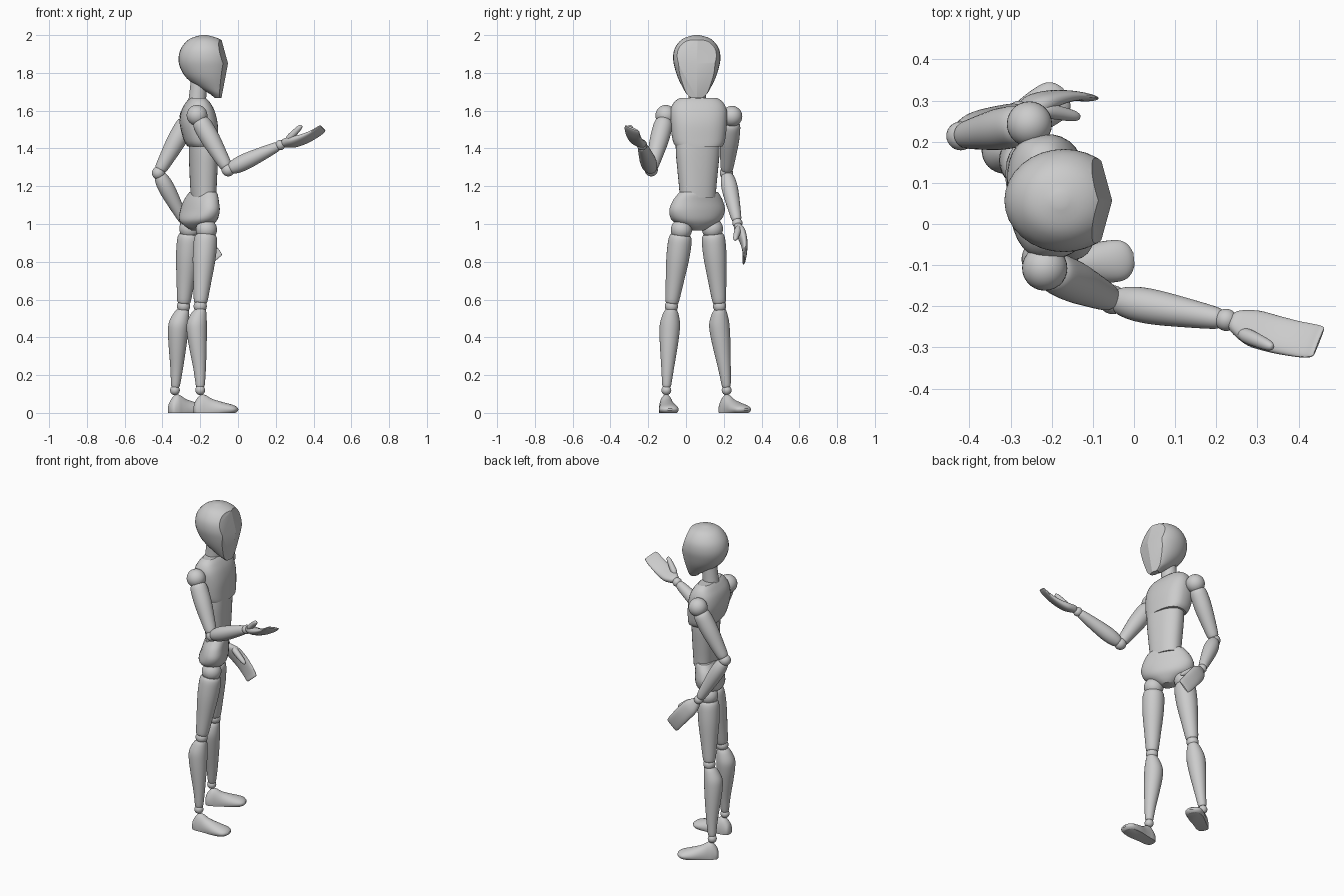
import bpy, bmesh, math
from mathutils import Vector as V

if "Cube" in bpy.data.objects:
    bpy.data.objects.remove(bpy.data.objects["Cube"])


def finish(bm, name):
    bmesh.ops.recalc_face_normals(bm, faces=bm.faces[:])
    me = bpy.data.meshes.new(name)
    bm.to_mesh(me)
    bm.free()
    ob = bpy.data.objects.new(name, me)
    bpy.context.collection.objects.link(ob)
    bpy.ops.object.select_all(action='DESELECT')
    ob.select_set(True)
    bpy.context.view_layer.objects.active = ob
    bpy.ops.object.shade_smooth_by_angle()
    return ob


def frame(a, b, front):
    axis = (b - a).normalized()
    front = V(front)
    front = (front - axis * front.dot(axis)).normalized()
    return front, axis.cross(front)


def smooth_rings(rings, steps=4):
    # Catmull-Rom interpolation between the given cross-sections
    out = []
    for i in range(len(rings) - 1):
        p = [rings[max(i - 1, 0)], rings[i], rings[i + 1], rings[min(i + 2, len(rings) - 1)]]
        for s in range(steps):
            t = s / steps
            out.append([0.5 * (2 * q1 + (q2 - q0) * t + (2 * q0 - 5 * q1 + 4 * q2 - q3) * t * t
                               + (3 * q1 - q0 - 3 * q2 + q3) * t ** 3)
                        for q0, q1, q2, q3 in zip(*p)])
    return out + [list(rings[-1])]


def loft(name, a, b, front, rings, power=2.0, cuts=(), segs=32):
    # ring = (fraction from a to b, half size front, half size side, front offset, side offset)
    a, b = V(a), V(b)
    f, s = frame(a, b, front)
    rings = [tuple(r) + (0,) * (5 - len(r)) for r in rings]
    bm = bmesh.new()
    loops = []
    for t, hf, hs, of, os in smooth_rings(rings):
        c = a.lerp(b, t) + f * of + s * os
        loop = []
        for k in range(segs):
            ang = 2 * math.pi * k / segs
            x, y = math.cos(ang), math.sin(ang)
            x = math.copysign(abs(x) ** (2 / power), x)
            y = math.copysign(abs(y) ** (2 / power), y)
            loop.append(bm.verts.new(c + f * hf * x + s * hs * y))
        loops.append(loop)
    for p, q in zip(loops, loops[1:]):
        for k in range(segs):
            j = (k + 1) % segs
            bm.faces.new((p[k], p[j], q[j], q[k]))
    bm.faces.new(loops[0])
    bm.faces.new(loops[-1])
    # planar cuts, closed again with a flat face
    for co, no in cuts:
        bmesh.ops.bisect_plane(bm, geom=bm.verts[:] + bm.edges[:] + bm.faces[:],
                               plane_co=co, plane_no=no, clear_outer=True)
        bmesh.ops.holes_fill(bm, edges=[e for e in bm.edges if e.is_boundary], sides=0)
    return finish(bm, name)


def upright(name, x, y, yaw, rings, **kw):
    d = math.radians(yaw)
    return loft(name, (x, y, 0), (x, y, 1), (math.cos(d), math.sin(d), 0), rings, **kw)


def ball(name, c, r):
    bm = bmesh.new()
    bmesh.ops.create_uvsphere(bm, u_segments=28, v_segments=16, radius=r)
    bmesh.ops.translate(bm, verts=bm.verts[:], vec=c)
    return finish(bm, name)


def limb(name, a, b, front, prof):
    return loft(name, a, b, front, [(p[0], p[1], p[1]) + tuple(p[2:]) for p in prof])


# head with flattened face planes
face = (-0.053, 0.057, 1.85)
upright("head", 0, 0.057, 0, [
    (1.668, .022, .032, -.102), (1.69, .043, .055, -.108), (1.72, .078, .073, -.127),
    (1.77, .118, .098, -.152), (1.82, .139, .115, -.164), (1.87, .145, .125, -.17),
    (1.92, .133, .12, -.173), (1.96, .105, .097, -.175), (1.985, .068, .065, -.178),
    (2.0, .015, .015, -.18)],
    cuts=[(face, (.95, k * .26, n)) for n in (.26, -.18) for k in (1, -1)])
loft("neck", (-.222, .06, 1.6), (-.2, .06, 1.8), (1, 0, 0),
     [(0, .052, .052), (.3, .046, .046), (1, .045, .045)])

# torso
upright("chest", -.205, .067, 6, [
    (1.41, .078, .122, .02), (1.44, .088, .138, .01), (1.53, .098, .15, -.003),
    (1.6, .085, .15, -.007), (1.645, .06, .13, -.007), (1.667, .04, .1, -.008)], power=2.6)
upright("abdomen", -.183, .062, 14, [
    (1.14, .062, .096), (1.2, .066, .1), (1.3, .07, .11), (1.38, .072, .117),
    (1.46, .072, .117)], power=2.3)
upright("pelvis", -.2, .06, 28, [
    (.965, .035, .035, -.01), (.985, .06, .075, -.012), (1.02, .082, .138, -.012),
    (1.07, .078, .16, -.002), (1.12, .069, .146, .005), (1.155, .06, .122, .014),
    (1.17, .052, .11, .016)], power=2.2)

UPPER_ARM = [(.1, .04), (.15, .048), (.25, .051), (.45, .05), (.7, .042), (.9, .034), (.95, .028)]
FOREARM = [(.05, .03), (.1, .036), (.22, .042), (.4, .042), (.7, .034), (.9, .027), (.95, .022)]
THIGH = [(.07, .052), (.11, .06), (.2, .063), (.4, .06), (.7, .047), (.92, .037), (.96, .031)]
SHIN = [(.04, .03), (.09, .041, -.008), (.2, .053, -.018), (.32, .053, -.018),
        (.5, .046, -.012), (.75, .033, -.003), (.92, .025), (.96, .021)]
HAND = [(.06, .016, .02), (.12, .022, .031), (.28, .024, .046, -.01), (.5, .019, .048, -.016),
        (.7, .014, .047, -.014), (.88, .01, .046, -.006), (.97, .008, .043, .001),
        (1.0, .004, .037, .003)]
THUMB = [(0, .012), (.2, .018), (.6, .016), (.85, .013), (.97, .008), (1, .003)]
FOOT = [(0, .015, .014), (.04, .045, .03), (.15, .077, .037), (.26, .077, .038), (.42, .056, .042),
        (.64, .04, .05), (.85, .027, .05), (.95, .017, .037), (1, .006, .015)]

# arms: shoulder, elbow, wrist, finger tip, palm direction, thumb side
ARMS = {
    "right": ((-.217, -.107, 1.575), (-.052, -.184, 1.287), (.224, -.233, 1.418),
              (.45, -.288, 1.505), (0, .4, 1), 1),
    "left": ((-.254, .243, 1.57), (-.421, .214, 1.27), (-.28, .272, 1.005),
             (-.115, .308, .81), (0, -1, 0), -1),
}
for side, (sh, el, wr, tip, palm, k) in ARMS.items():
    ball(side + "_shoulder", sh, .055)
    ball(side + "_elbow", el, .035)
    ball(side + "_wrist", wr, .027)
    limb(side + "_upper_arm", sh, el, (0, 1, 0), UPPER_ARM)
    limb(side + "_forearm", el, wr, (0, 1, 0), FOREARM)
    loft(side + "_hand", wr, tip, palm, HAND, power=2.4)
    f, s = frame(V(wr), V(tip), palm)
    root = V(wr).lerp(V(tip), .2) + s * k * .025
    end = V(wr).lerp(V(tip), .62) + s * k * .055 + f * .035
    limb(side + "_thumb", root, end, palm, THUMB)

# legs: hip, knee, ankle, heel, toe
LEGS = {
    "right": ((-.167, -.024, .97), (-.2, -.077, .565), (-.2, -.104, .12),
              (-.235, -.11), (0, -.085)),
    "left": ((-.255, .14, .975), (-.288, .178, .565), (-.334, .215, .12),
             (-.362, .192), (-.165, .318)),
}
for side, (hip, knee, ankle, heel, toe) in LEGS.items():
    fwd = (toe[0] - heel[0], toe[1] - heel[1], 0)
    ball(side + "_hip", hip, .056)
    ball(side + "_knee", knee, .035)
    ball(side + "_ankle", ankle, .026)
    limb(side + "_thigh", hip, knee, fwd, THIGH)
    limb(side + "_shin", knee, ankle, fwd, SHIN)
    loft(side + "_foot", (*heel, .018), (*toe, .018), (0, 0, 1), FOOT,
         cuts=[((0, 0, 0), (0, 0, -1))])
